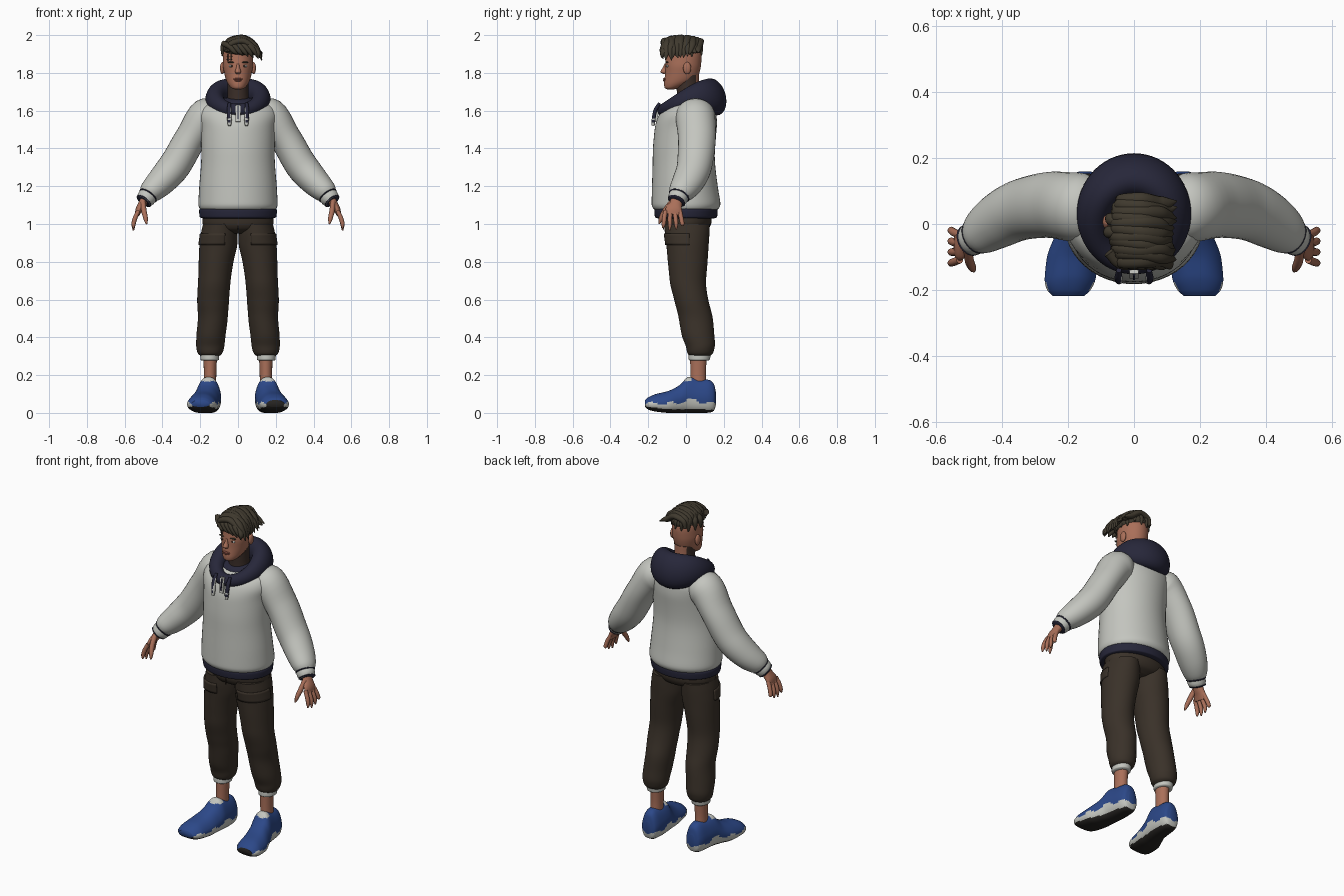
import bpy, bmesh, math, random
from mathutils import Vector

random.seed(4)
X, Y, Z = Vector((1, 0, 0)), Vector((0, 1, 0)), Vector((0, 0, 1))
FLAT, UPRIGHT = (X, Y), (X, Z)


def material(name, *rgb):
    m = bpy.data.materials.new(name)
    m.diffuse_color = (*rgb, 1)
    return m


LIGHT = material("light_grey", .55, .56, .52)
NAVY = material("navy", .02, .02, .042)
BROWN = material("dark_brown_cloth", .042, .031, .022)
SKIN = material("skin", .40, .16, .10)
INK = material("dark_ink", .045, .028, .022)
HAIR = material("hair", .05, .041, .027)
BLUE = material("blue", .025, .065, .25)
SOLE = material("black_rubber", .02, .018, .016)
LIP = material("lip", .27, .085, .06)


def finish(name, bm, mats, rule=None):
    """Turn a bmesh into a smooth object, colouring faces by a rule."""
    bmesh.ops.recalc_face_normals(bm, faces=bm.faces)
    if rule:
        for f in bm.faces:
            f.material_index = rule(f.calc_center_median(), f.normal)
    me = bpy.data.meshes.new(name)
    bm.to_mesh(me)
    bm.free()
    for m in mats:
        me.materials.append(m)
    me.shade_smooth()
    me.set_sharp_from_angle(angle=math.radians(50))
    ob = bpy.data.objects.new(name, me)
    bpy.context.collection.objects.link(ob)
    return ob


def skin_rings(name, rings, mats, rule=None, wrap=True, loop=False):
    bm = bmesh.new()
    rows = [[bm.verts.new(p) for p in r] for r in rings]
    n = len(rows[0])
    for a, b in zip(rows, rows[1:] + (rows[:1] if loop else [])):
        for i in range(n if wrap else n - 1):
            j = (i + 1) % n
            bm.faces.new((a[i], a[j], b[j], b[i]))
    if wrap and not loop:
        bm.faces.new(rows[0])
        bm.faces.new(rows[-1])
    return finish(name, bm, mats, rule)


def smooth(secs, sub):
    """Monotone interpolation between (x, y, z, rx, ry) sections."""
    d = [[b - a for a, b in zip(p, q)] for p, q in zip(secs, secs[1:])]
    mean = lambda a, b: 2 * a * b / (a + b) if a * b > 0 else 0
    m = [d[0]] + [[mean(a, b) for a, b in zip(p, q)] for p, q in zip(d, d[1:])] + [d[-1]]
    out = []
    for i in range(len(d)):
        for k in range(sub):
            t = k / sub
            h = (t**3 - 2*t*t + t, 3*t*t - 2*t**3, t**3 - t*t)
            out.append([secs[i][c] + h[0]*m[i][c] + h[1]*d[i][c] + h[2]*m[i+1][c]
                        for c in range(5)])
    return out + [list(secs[-1])]


def loft(name, secs, mats, rule=None, frame=None, n=32, sub=5, side=1, power=1,
         taper=0, arc=None):
    """Sweep ellipses through sections; frame None follows the path."""
    s = smooth(secs, sub)
    a0, a1 = arc or (0, 2 * math.pi)
    rings = []
    for i, (x, y, z, rx, ry) in enumerate(s):
        if frame:
            u, v = frame
        else:
            t = (Vector(s[min(i+1, len(s)-1)][:3]) - Vector(s[max(i-1, 0)][:3])).normalized()
            v = (Y - t * Y.dot(t)).normalized()
            u = v.cross(t)
        ring = []
        for k in range(n):
            a = a0 + (a1 - a0) * k / (n - 1 if arc else n)
            c, w = math.cos(a), math.sin(a)
            c, w = (math.copysign(abs(q) ** power, q) for q in (c, w))
            p = Vector((x, y, z)) + u * rx * c * (1 - taper * max(0, w)) + v * ry * w
            ring.append((p.x * side, p.y, p.z))
        rings.append(ring)
    return skin_rings(name, rings, mats, rule, wrap=arc is None)


def ball(name, loc, radii, mat):
    bm = bmesh.new()
    bmesh.ops.create_uvsphere(bm, u_segments=24, v_segments=16, radius=1)
    bmesh.ops.scale(bm, vec=radii, verts=bm.verts)
    bmesh.ops.translate(bm, vec=loc, verts=bm.verts)
    return finish(name, bm, [mat])


def box(name, loc, size, mat, rot=(0, 0, 0)):
    bm = bmesh.new()
    bmesh.ops.create_cube(bm, size=1)
    bmesh.ops.scale(bm, vec=size, verts=bm.verts)
    ob = finish(name, bm, [mat])
    ob.location, ob.rotation_euler = loc, rot
    return ob


# Hoodie body and waistband
loft("hoodie_body", [(0, 0, 1.072, .19, .16), (0, 0, 1.085, .205, .175), (0, 0, 1.11, .21, .182),
     (0, -.006, 1.2, .205, .174), (0, -.012, 1.36, .194, .164), (0, -.002, 1.5, .198, .164),
     (0, .008, 1.57, .21, .154), (0, .018, 1.615, .2, .13), (0, .035, 1.645, .15, .09),
     (0, .04, 1.655, .08, .05)], [LIGHT], frame=FLAT, n=48)
loft("waistband", [(0, 0, 1.03, .185, .15), (0, 0, 1.036, .202, .164), (0, 0, 1.07, .206, .168),
     (0, 0, 1.09, .195, .16)], [NAVY], frame=FLAT, n=48)

# Hood: thick collar ring, deep at the back and thin at the front, with a liner
rings = []
for i in range(64):
    t = 2 * math.pi * i / 64
    b = (1 + math.cos(t)) / 2
    c = Vector((.122 * math.sin(t), .015 + .132 * math.cos(t), 1.602 + .075 * math.sin(b * 1.9)))
    out = Vector((math.sin(t), math.cos(t), 0))
    rings.append([c + out * (.035 + .03 * b) * (math.cos(a) - .25 * b * math.sin(a))
                  + Z * (.035 + .063 * b) * math.sin(a)
                  for a in (2 * math.pi * k / 24 for k in range(24))])
skin_rings("hood", rings, [NAVY], loop=True)
ball("hood_liner", (0, .03, 1.63), (.12, .105, .045), NAVY)

# Drawstrings with light tips, and the neck zip
for s in (1, -1):
    loft("drawstring", [(.046, -.14, 1.64, .008, .008), (.047, -.163, 1.6, .012, .01),
         (.045, -.172, 1.55, .012, .01), (.045, -.174, 1.52, .008, .008)], [NAVY, LIGHT],
         lambda c, n: int(c.z < 1.538 or 1.55 < c.z < 1.556 or (abs(c.x) < .04 and c.z < 1.62)),
         n=16, side=s)
box("zip_tape", (0, -.152, 1.585), (.026, .012, .09), LIGHT, (-.17, 0, 0))
box("zip_teeth", (0, -.157, 1.59), (.007, .012, .07), NAVY, (-.17, 0, 0))

# Arms, hands and legs, mirrored
LEG = [(.097, .006, 1.0, .088, .12), (.1, .006, .95, .096, .118), (.104, .008, .89, .1, .112),
       (.116, .009, .8, .092, .105), (.125, .01, .7, .086, .096), (.132, .03, .59, .084, .09),
       (.133, .05, .51, .079, .09), (.143, .064, .41, .077, .086), (.147, .076, .35, .074, .076),
       (.148, .075, .315, .064, .067), (.148, .074, .3, .048, .05)]
for s in (1, -1):
    loft("sleeve", [(.09, .05, 1.6, .05, .07), (.165, .05, 1.57, .098, .105),
         (.25, .058, 1.455, .084, .1), (.335, .045, 1.31, .085, .093), (.41, .01, 1.222, .076, .084),
         (.465, -.028, 1.168, .06, .066), (.482, -.04, 1.148, .046, .05)], [LIGHT], side=s)
    loft("sleeve_cuff", [(.46, -.026, 1.17, .05, .055), (.485, -.043, 1.138, .05, .052),
         (.5, -.053, 1.118, .04, .045)], [LIGHT], side=s)
    for k in (0, 1):  # navy edges of the cuff
        x, y, z, r = (.476, -.036, 1.15, .054) if k else (.498, -.05, 1.122, .046)
        loft("cuff_stripe", [(x - .003, y + .002, z + .004, r - .006, r - .002),
             (x, y, z, r, r + .004), (x + .003, y - .002, z - .004, r - .006, r - .002)],
             [NAVY], side=s, sub=2)
    loft("palm", [(.485, -.045, 1.145, .024, .03), (.507, -.055, 1.105, .022, .034),
         (.525, -.065, 1.075, .018, .044), (.534, -.07, 1.048, .012, .044)], [SKIN], side=s)
    for i, tip in enumerate((.99, .972, .966, .978)):
        y = -.033 - .025 * i
        loft("finger", [(.527, y, 1.07, .011, .012), (.545, y + .008 - .005 * i, 1.03, .012, .012),
             (.553, y + .014 - .008 * i, 1.0, .011, .011), (.554, y + .016 - .01 * i, tip, .004, .004)],
             [SKIN], n=12, side=s)
    loft("thumb", [(.503, -.075, 1.115, .014, .016), (.498, -.11, 1.07, .014, .015),
         (.489, -.132, 1.03, .012, .012), (.484, -.143, 1.0, .004, .004)], [SKIN], n=12, side=s)

    loft("trouser_leg", LEG, [BROWN], frame=FLAT, n=40, side=s)
    # Cargo pocket flap wrapping the front and outer thigh
    flap = loft("thigh_pocket", [(x, y, z, rx + .006, ry + .006) for x, y, z, rx, ry in LEG[1:3]],
                [BROWN], frame=FLAT, n=24, side=s, arc=(-1.9, .1))
    flap.modifiers.new("thickness", "SOLIDIFY").thickness = .012
    loft("ankle_cuff", [(.15, .07, .277, .042, .048), (.15, .07, .283, .049, .056),
         (.15, .072, .305, .05, .058), (.149, .073, .315, .04, .05)], [LIGHT], frame=FLAT, side=s)
    loft("ankle", [(.15, .065, .12, .034, .044), (.148, .064, .2, .033, .041),
         (.147, .066, .3, .036, .044)], [SKIN], frame=FLAT, side=s)

    # Shoe swept from heel to toe; sole, toe guard and tongue by position
    def shoe_rule(c, n):
        if n.z < -.6 or c.z < .008 or (c.y < -.185 and c.z < .05 and abs(abs(c.x) - .195) < .045):
            return 2
        if c.z < .05 + .022 * math.exp(-((c.y - .03) / .05) ** 2) + .008 * math.sin(c.y * 60):
            return 1
        return int(c.z > .168 and c.y < .03)
    loft("shoe", [(.148, .158, .075, .02, .035), (.148, .148, .082, .042, .07),
         (.149, .12, .088, .055, .087), (.151, .07, .09, .062, .09), (.156, .015, .095, .066, .095),
         (.168, -.035, .073, .071, .073), (.184, -.1, .057, .079, .057),
         (.193, -.165, .053, .077, .045), (.197, -.2, .05, .065, .032),
         (.198, -.217, .05, .048, .018)], [BLUE, LIGHT, SOLE], shoe_rule, frame=UPRIGHT,
         n=56, sub=8, side=s, power=.72, taper=.3)

# Trouser hips
loft("trouser_hips", [(0, .008, .95, .08, .07), (0, .008, .975, .165, .112),
     (0, .008, 1.01, .188, .127), (0, .005, 1.07, .188, .13)], [BROWN], frame=FLAT, n=48)
box("fly_seam", (0, -.119, 1.0), (.006, .006, .06), INK)

# Neck with dark ink on the front and sides, and the head
loft("neck", [(0, .02, 1.6, .07, .07), (0, .012, 1.68, .056, .06), (0, .01, 1.74, .055, .06),
     (0, .008, 1.79, .06, .062)], [SKIN, INK], lambda c, n: int(c.y < .05), frame=FLAT, n=40)
loft("head", [(0, -.082, 1.712, .015, .015), (0, -.076, 1.718, .032, .034),
     (0, -.05, 1.74, .052, .066), (0, -.03, 1.765, .064, .084), (0, -.02, 1.8, .073, .091),
     (0, -.015, 1.845, .08, .095), (0, -.012, 1.89, .08, .094), (0, -.012, 1.94, .068, .08),
     (0, -.012, 1.965, .04, .05)], [SKIN], frame=FLAT, n=48)

# Face
loft("nose", [(0, -.104, 1.85, .006, .008), (0, -.11, 1.83, .009, .012),
     (0, -.118, 1.806, .016, .017), (0, -.112, 1.795, .01, .01)], [SKIN], frame=FLAT, n=20)
ball("upper_lip", (0, -.113, 1.768, ), (.024, .009, .005), LIP)
ball("lower_lip", (0, -.112, 1.76), (.02, .01, .006), LIP)
for s in (1, -1):
    ball("eye_white", (.034 * s, -.098, 1.836), (.015, .007, .007), LIGHT)
    ball("iris", (.034 * s, -.102, 1.836), (.006, .005, .006), INK)
    ball("eyebrow", (.036 * s, -.1, 1.856), (.02, .008, .004), HAIR)
    ball("ear", (.083 * s, .006, 1.825), (.012, .021, .032), SKIN)

# Small crossed ink mark on the temple
for k in (-1, 1):
    box("temple_mark_upright", (-.045 + .008 * k, -.091 - .006 * k, 1.88), (.003, .008, .04), INK, (0, 0, -.66))
    box("temple_mark_bar", (-.045, -.091, 1.88 + .009 * k), (.034, .008, .003), INK, (0, 0, -.66))

# Hair: a cap, then tapered locks swept from the right over to the left
ball("hair_cap", (.006, -.02, 1.928), (.085, .105, .055), HAIR)
for i in range(11):
    y = .075 - .0185 * i
    f = i / 10
    j = lambda a: random.uniform(-a, a)
    edge = 1 - (abs(y + .02) / .13) ** 2
    top = 1.952 + .034 * edge
    loft("long_lock", [(-.03 - .04 * edge, y, 1.915 + j(.008), .008, .012),
         (-.025 - .025 * edge, y + j(.005), top - .018, .016, .02), (.02, y + j(.006), top, .017, .022),
         (.075, y - .006 + j(.008), top - .028 + j(.008), .017, .021),
         (.1 + .008 * f, y - .012, 1.925 - .015 * f + j(.01), .012, .017),
         (.118 + j(.014), y - .012 + j(.01), 1.9 - .028 * f + j(.012), .002, .002)],
         [HAIR], n=12, sub=4)
# Fringe over the forehead and short tufts around the hairline
for i in range(5):
    x = -.045 + .027 * i
    loft("fringe_lock", [(x - .03, -.085, 1.955, .016, .018), (x, -.12, 1.94, .015, .015),
         (x + .025, -.127, 1.913, .012, .012), (x + .045, -.122, 1.898 - .006 * i, .002, .002)],
         [HAIR], n=12, sub=4)
for i in range(9):
    a = -.4 + i * math.pi * 1.15 / 8
    c, w = math.cos(a), math.sin(a)
    loft("side_tuft", [(.05 * c, -.02 + .06 * w, 1.965, .012, .014),
         (.078 * c, -.018 + .09 * w, 1.94, .015, .018),
         (.084 * c, -.016 + .1 * w, 1.895 + random.uniform(-.01, .015), .003, .004)],
         [HAIR], n=12, sub=4)
